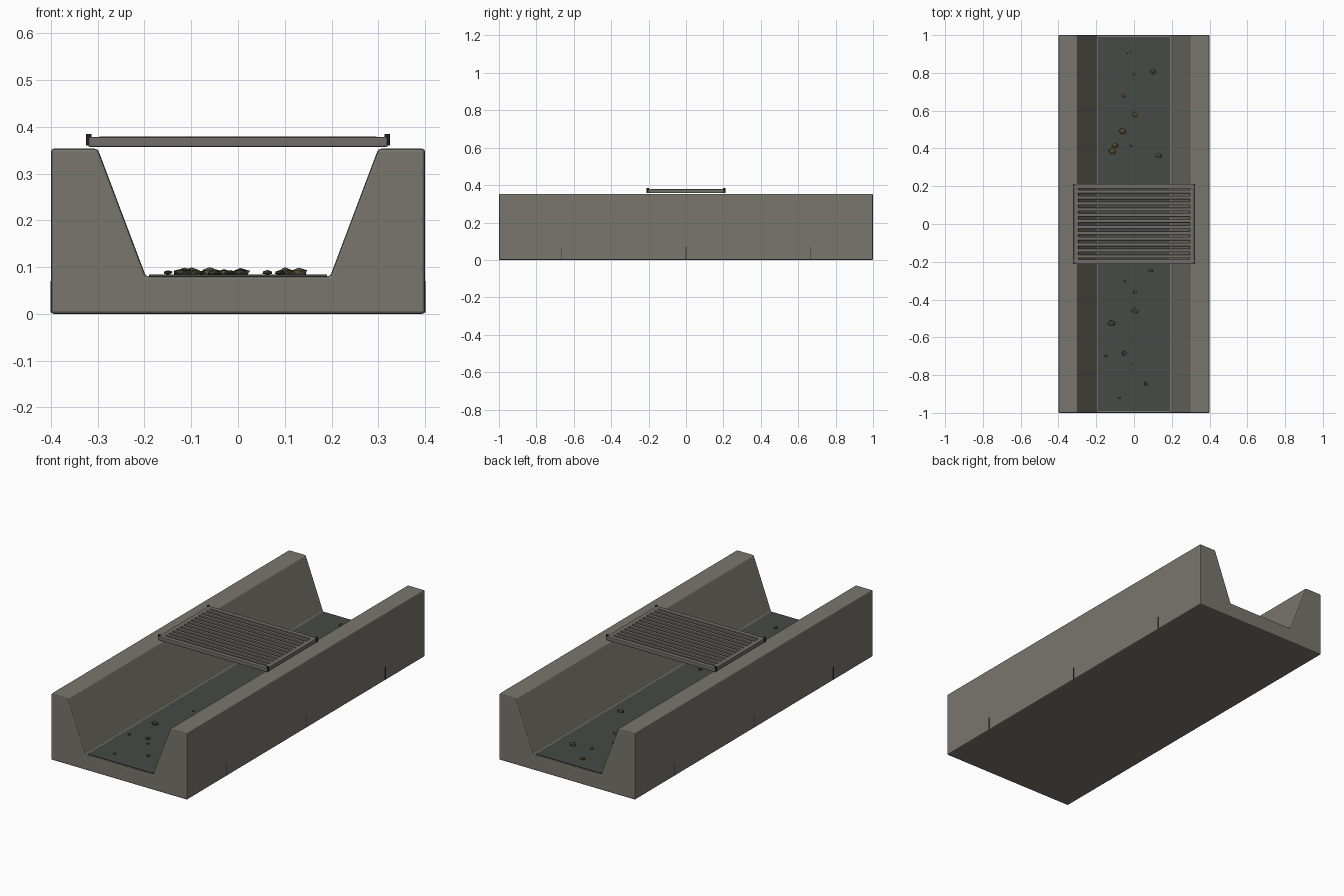
import bpy, bmesh, math, random
from mathutils import Vector

if "Cube" in bpy.data.objects:
    bpy.data.objects.remove(bpy.data.objects["Cube"])
random.seed(4)

def mat(name, rgb):
    m = bpy.data.materials.new(name)
    m.diffuse_color = (*rgb, 1)
    m.use_nodes = True
    m.node_tree.nodes["Principled BSDF"].inputs["Base Color"].default_value = m.diffuse_color
    return m

CONCRETE = mat("concrete", (0.19, 0.18, 0.155))
STEEL = mat("grate steel", (0.165, 0.158, 0.145))
WATER = mat("murky water", (0.058, 0.07, 0.062))
IRON = mat("dark iron", (0.03, 0.03, 0.028))
STONE = mat("brown stone", (0.10, 0.08, 0.04))
MOSS = mat("mossy stone", (0.045, 0.055, 0.035))

def finish(bm, name, m, bevel=0, segs=2):
    me = bpy.data.meshes.new(name)
    bmesh.ops.recalc_face_normals(bm, faces=bm.faces)
    bm.to_mesh(me)
    bm.free()
    ob = bpy.data.objects.new(name, me)
    bpy.context.collection.objects.link(ob)
    me.materials.append(m)
    if bevel:
        b = ob.modifiers.new("bevel", "BEVEL")
        b.width, b.segments = bevel, segs
    return ob

def box(name, m, lo, hi, bevel=0, segs=2):
    bm = bmesh.new()
    bmesh.ops.create_cube(bm, size=1)
    for v in bm.verts:
        v.co = Vector([lo[i] if v.co[i] < 0 else hi[i] for i in range(3)])
    return finish(bm, name, m, bevel, segs)

# concrete channel: extruded cross-section
half = [(0.4, 0), (0.4, 0.353), (0.3, 0.353), (0.197, 0.08)]
profile = half + [(-x, z) for x, z in reversed(half)]
bm = bmesh.new()
face = bm.faces.new([bm.verts.new((x, -1, z)) for x, z in profile])
ext = bmesh.ops.extrude_face_region(bm, geom=[face])
bmesh.ops.translate(bm, vec=(0, 2, 0), verts=[g for g in ext["geom"] if isinstance(g, bmesh.types.BMVert)])
finish(bm, "channel", CONCRETE, 0.006)

# water film on the channel floor
box("water", WATER, (-0.19, -0.99, 0.077), (0.19, 0.99, 0.084))

# joint strips through the base
for i, y in enumerate((-0.667, 0, 0.667)):
    box(f"joint_{i}", IRON, (-0.401, y - 0.002, 0.003), (0.401, y + 0.002, 0.07))

# grate frame and slats
for s, side in ((-1, "a"), (1, "b")):
    y0, x0 = s * 0.2, s * 0.307
    box("grate_rail_" + side, STEEL, (-0.32, y0 - 0.0125, 0.357), (0.32, y0 + 0.0125, 0.378), 0.003)
    box("grate_end_" + side, STEEL, (x0 - 0.0125, -0.19, 0.357), (x0 + 0.0125, 0.19, 0.378), 0.003)
for i in range(12):
    y = -0.171 + i * 0.342 / 11
    box(f"grate_slat_{i}", STEEL, (-0.298, y - 0.009, 0.36), (0.298, y + 0.009, 0.379), 0.003)

# corner bolts
for x in (-0.319, 0.319):
    for y in (-0.205, 0.205):
        bm = bmesh.new()
        bmesh.ops.create_cone(bm, cap_ends=True, segments=8, radius1=0.006, radius2=0.006, depth=0.024)
        bmesh.ops.translate(bm, vec=(x, y, 0.372), verts=bm.verts)
        finish(bm, "grate_bolt", IRON)

# loose stones and mossy bits (x, y, radius)
stones = [(-0.03, 0.91, .014), (0.1, 0.805, .018), (0, 0.79, .009), (-0.055, 0.68, .012),
          (0.005, 0.58, .018), (-0.06, 0.49, .021), (-0.1, 0.415, .018), (-0.115, 0.385, .021),
          (-0.015, 0.415, .01), (0.13, 0.36, .018)]
moss = [(0.09, -0.25, .013), (-0.05, -0.305, .008), (0.005, -0.36, .012), (0.007, -0.46, .019),
        (-0.12, -0.525, .021), (-0.05, -0.685, .016), (-0.15, -0.7, .011), (-0.015, -0.735, .008),
        (0.063, -0.845, .012), (-0.08, -0.92, .01)]
for name, m, items, flat in (("stone", STONE, stones, 0.6), ("moss", MOSS, moss, 0.45)):
    for i, (x, y, r) in enumerate(items):
        bm = bmesh.new()
        bmesh.ops.create_icosphere(bm, subdivisions=1, radius=r)
        for v in bm.verts:
            v.co *= random.uniform(0.85, 1.1)
            v.co = Vector((v.co.x + x, v.co.y * 0.85 + y, v.co.z * flat + 0.088))
        finish(bm, f"{name}_{i}", m)
